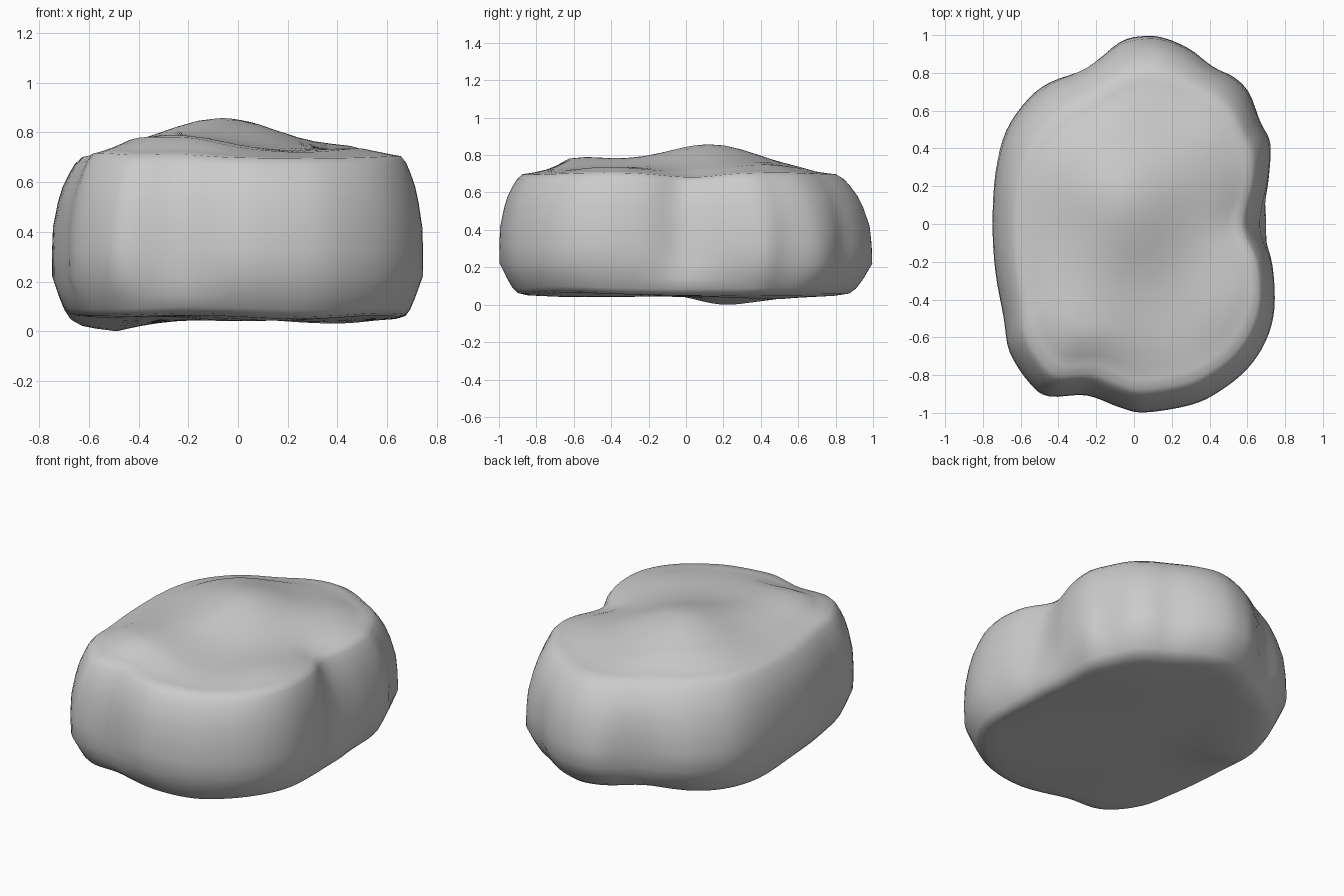
import bpy, bmesh, math
from mathutils import Vector

if "Cube" in bpy.data.objects:
    bpy.data.objects.remove(bpy.data.objects["Cube"])

# Widest outline seen from above, clockwise from the back tip
OUTLINE = [(.06, 1), (.17, .985), (.30, .925), (.42, .83), (.53, .78), (.61, .70), (.67, .54),
           (.725, .43), (.715, .25), (.69, .1), (.685, -.05), (.735, -.22), (.745, -.45), (.70, -.62),
           (.60, -.77), (.45, -.89), (.30, -.96), (.05, -1), (-.08, -.97), (-.25, -.905),
           (-.45, -.915), (-.55, -.85), (-.66, -.68), (-.69, -.5), (-.735, -.25), (-.75, 0),
           (-.735, .28), (-.68, .50), (-.56, .67), (-.44, .755), (-.25, .82), (-.07, .97)]
# Wall profile: height, inset from the outline
WALL = [(.055, .12), (.065, .075), (.09, .05), (.14, .025), (.22, 0), (.32, 0), (.42, .003),
        (.52, .022), (.58, .04), (.63, .065), (.67, .09), (.695, .12)]
STEPS = 4


def bump(x, y, cx, cy, sx, sy):
    return math.exp(-((x - cx) / sx) ** 2 - ((y - cy) / sy) ** 2)


def spline(pts, steps):
    out, n = [], len(pts)
    for i in range(n):
        a, b, c, d = (Vector(pts[(i + k) % n]) for k in (-1, 0, 1, 2))
        for s in range(steps):
            t = s / steps
            out.append(.5 * (2 * b + (c - a) * t + (2 * a - 5 * b + 4 * c - d) * t * t
                             + (3 * b - a - 3 * c + d) * t ** 3))
    return out


def smoothed(pts, reach):
    n = len(pts)
    return [sum((pts[(i + k) % n] for k in range(-reach, reach + 1)), Vector((0, 0)))
            / (2 * reach + 1) for i in range(n)]


def top_height(x, y):
    return (.71 + .135 * bump(x, y, -.04, .11, .32, .36) + .07 * bump(x, y, -.28, -.58, .34, .22)
            + .035 * bump(x, y, -.28, -.28, .28, .22)
            + .025 * bump(x, y, .5, -.42, .25, .25) + .03 * bump(x, y, .4, .4, .25, .25)
            + .03 * bump(x, y, -.3, .3, .3, .35) - .035 * bump(x, y, .66, .03, .2, .16))


def bottom_height(x, y):
    return (-.055 * bump(x, y, -.57, .2, .16, .2) - .02 * bump(x, y, -.5, .45, .25, .2)
            - .012 * bump(x, y, .4, .5, .3, .3) + .01 * math.sin(7 * x + 4 * y))


outline = spline(OUTLINE, STEPS)
soft = smoothed(smoothed(outline, 5), 5)
bm = bmesh.new()
rings = []

# Rounded wall, bumpiest at mid height, with the side notch deepening upwards
for z, inset in WALL:
    ring = []
    for p, r in zip(outline, soft):
        d = r.normalized()
        back = max(d.y, 0) ** 2
        k = 1 + .45 * back - (.25 * d.x ** 2 if d.x > 0 or z < .4 else 0)
        up = min(max((z - .2) / .4, 0), 1)
        down = min(max((.24 - z) / .12, 0), 1)
        mix = up * (.2 + .6 * min(1, back * 2)) + .6 * down
        notch = bump(p.x, p.y, .7, .0, .3, .17) * (.03 * up - .03 * down)
        q = p.lerp(r, mix) - d * (inset * k + notch)
        low = max(0, 1 - z / .2)
        high = max(0, (z - .5) / .195)
        zz = z + low * bottom_height(q.x, q.y) + high * .6 * (top_height(q.x, q.y) - .71)
        ring.append(bm.verts.new((q.x, q.y, zz)))
    rings.append(ring)


def cap(edge, height, scales):
    # Shrinking rings following a height field
    loops = []
    for s in scales:
        blend = min((1 - s) / .22, 1)
        loop = []
        for v in edge:
            x, y = v.co.x * s, v.co.y * s
            loop.append(bm.verts.new((x, y, v.co.z * (1 - blend) + height(x, y) * blend)))
        loops.append(loop)
    return loops


top = cap(rings[-1], top_height, [.94, .87, .78, .67, .55, .43, .31, .19, .08])
bottom = cap(rings[0], lambda x, y: .05 + bottom_height(x, y), [.92, .8, .6, .4, .15])
rings = bottom[::-1] + rings + top
n = len(outline)
for a, b in zip(rings, rings[1:]):
    for i in range(n):
        j = (i + 1) % n
        bm.faces.new((a[i], a[j], b[j], b[i]))
bm.faces.new(rings[0])
bm.faces.new(rings[-1])
bmesh.ops.recalc_face_normals(bm, faces=bm.faces)

# Settle the underside on the floor
low = min(v.co.z for v in bm.verts)
for v in bm.verts:
    if v.co.z < .22:
        v.co.z -= low * (1 - v.co.z / .22)

mesh = bpy.data.meshes.new("boulder")
bm.to_mesh(mesh)
bm.free()
boulder = bpy.data.objects.new("boulder", mesh)
bpy.context.collection.objects.link(boulder)
mesh.polygons.foreach_set("use_smooth", [True] * len(mesh.polygons))
mesh.update()
